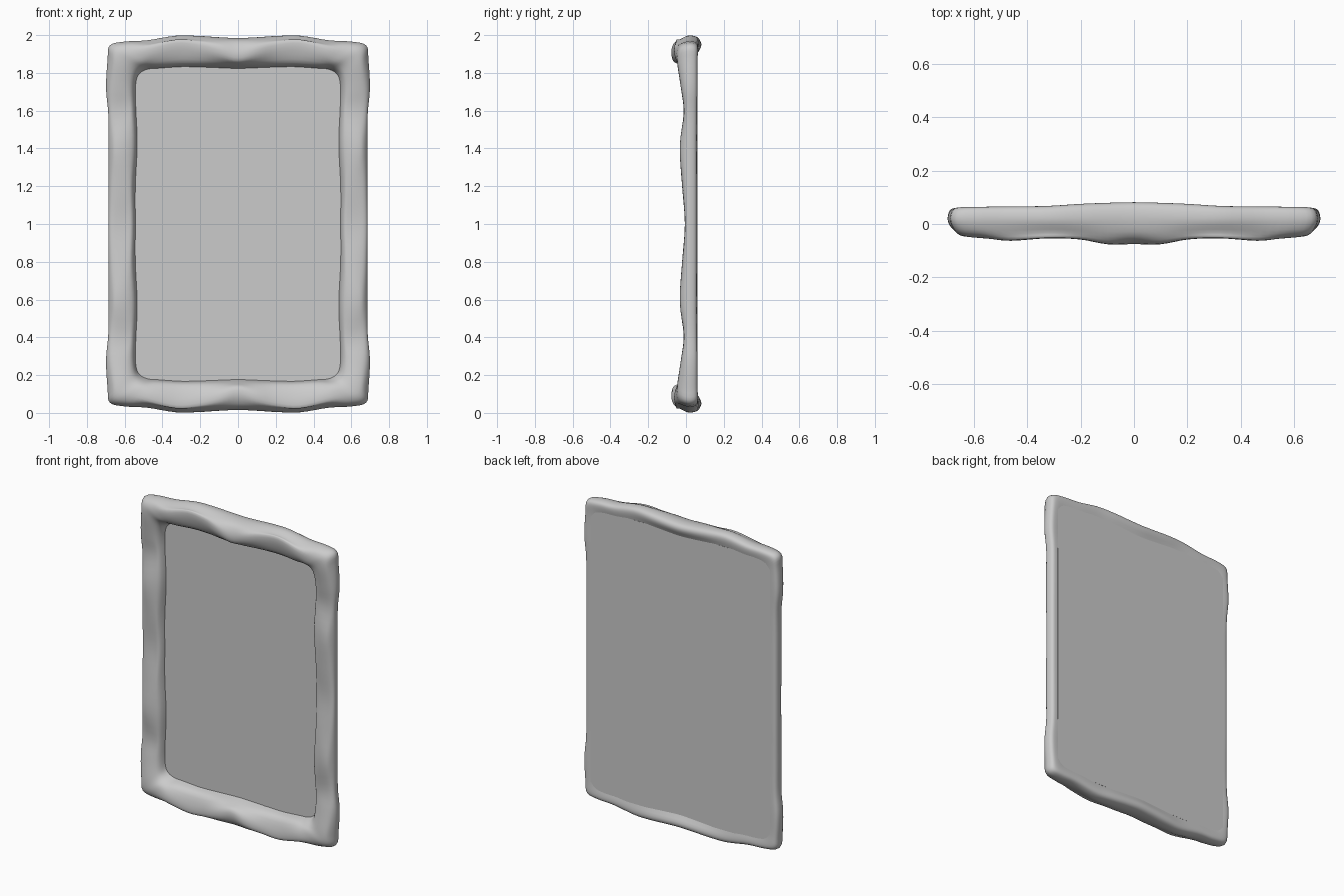
import bpy, bmesh
from mathutils import Vector

if "Cube" in bpy.data.objects:
    bpy.data.objects.remove(bpy.data.objects["Cube"])

# Quarter of the frame, from the middle of the side bar to the middle of the top bar,
# heights relative to the frame centre:
# inner x, inner z, outer x, outer z, front y, back y, crest position (0 inner .. 1 outer)
QUARTER = [
    (.545, .00, .685, .00, -.006, .057, .50),
    (.545, .20, .685, .20, -.020, .057, .42),
    (.535, .42, .685, .40, -.032, .057, .55),
    (.542, .60, .686, .58, -.012, .058, .45),
    (.545, .70, .698, .72, -.025, .060, .50),
    (.538, .77, .690, .87, -.042, .060, .55),
    (.515, .805, .678, .945, -.048, .063, .50),
    (.475, .822, .600, .965, -.054, .064, .45),
    (.420, .826, .480, .972, -.061, .065, .60),
    (.300, .834, .330, .996, -.052, .067, .68),
    (.190, .832, .210, .995, -.056, .074, .62),
    (.090, .828, .100, .988, -.074, .078, .52),
    (.000, .825, .000, .984, -.073, .080, .40),
]


def section(st):
    """Closed rounded cross-section of the frame at one station."""
    ix, iz, ox, oz, front, back, crest = st
    a, b = Vector((ix, 0, iz + 1)), Vector((ox, 0, oz + 1))
    prof = [(.02, .045), (.0, .025), (.12, front * .45), (crest - .15, front * .95),
            (crest + .17, front), (.88, front * .62), (.995, .008),
            (.985, back * .65), (.90, back * .95), (.72, back), (.40, .055)]
    return [a.lerp(b, u) + Vector((0, y, 0)) for u, y in prof]


def flip(sec, sx, sz):
    return [Vector((p.x * sx, p.y, (p.z - 1) * sz + 1)) for p in sec]


def smooth_loop(pts, steps):
    """Closed Catmull-Rom curve through the points."""
    out, n = [], len(pts)
    for i in range(n):
        p0, p1, p2, p3 = (pts[(i + k) % n] for k in (-1, 0, 1, 2))
        for s in range(steps):
            t = s / steps
            out.append(.5 * (2 * p1 + (p2 - p0) * t + (2 * p0 - 5 * p1 + 4 * p2 - p3) * t * t
                             + (3 * p1 - p0 - 3 * p2 + p3) * t ** 3))
    return out


def finish(name, bm):
    bmesh.ops.recalc_face_normals(bm, faces=bm.faces)
    me = bpy.data.meshes.new(name)
    bm.to_mesh(me)
    bm.free()
    ob = bpy.data.objects.new(name, me)
    bpy.context.collection.objects.link(ob)
    return ob


# Frame: mirror the quarter into a full loop and loft the sections
q = [section(s) for s in QUARTER]
rev = q[::-1]
loop = (q[:-1] + [flip(s, -1, 1) for s in rev[:-1]]
        + [flip(s, -1, -1) for s in q[:-1]] + [flip(s, 1, -1) for s in rev[:-1]])
rails = [smooth_loop([s[j] for s in loop], 4) for j in range(len(loop[0]))]
rings = [smooth_loop([r[i] for r in rails], 3) for i in range(len(rails[0]))]
bm = bmesh.new()
grid = [[bm.verts.new(p) for p in r] for r in rings]
m, n = len(grid), len(grid[0])
for i in range(m):
    for j in range(n):
        k, l = (i + 1) % m, (j + 1) % n
        bm.faces.new((grid[i][j], grid[k][j], grid[k][l], grid[i][l]))
for f in bm.faces:
    f.smooth = True
finish("frame", bm)


# Flat panels: glass in front, backing board behind
def panel(name, hx, hz, y0, y1):
    bm = bmesh.new()
    bmesh.ops.create_cube(bm, size=1)
    for v in bm.verts:
        v.co = (v.co.x * 2 * hx, (y0 + y1) / 2 + v.co.y * (y1 - y0), 1 + v.co.z * 2 * hz)
    return finish(name, bm)


panel("mirror_glass", .57, .86, .03, .045)
panel("backing_board", .64, .915, .045, .060)
